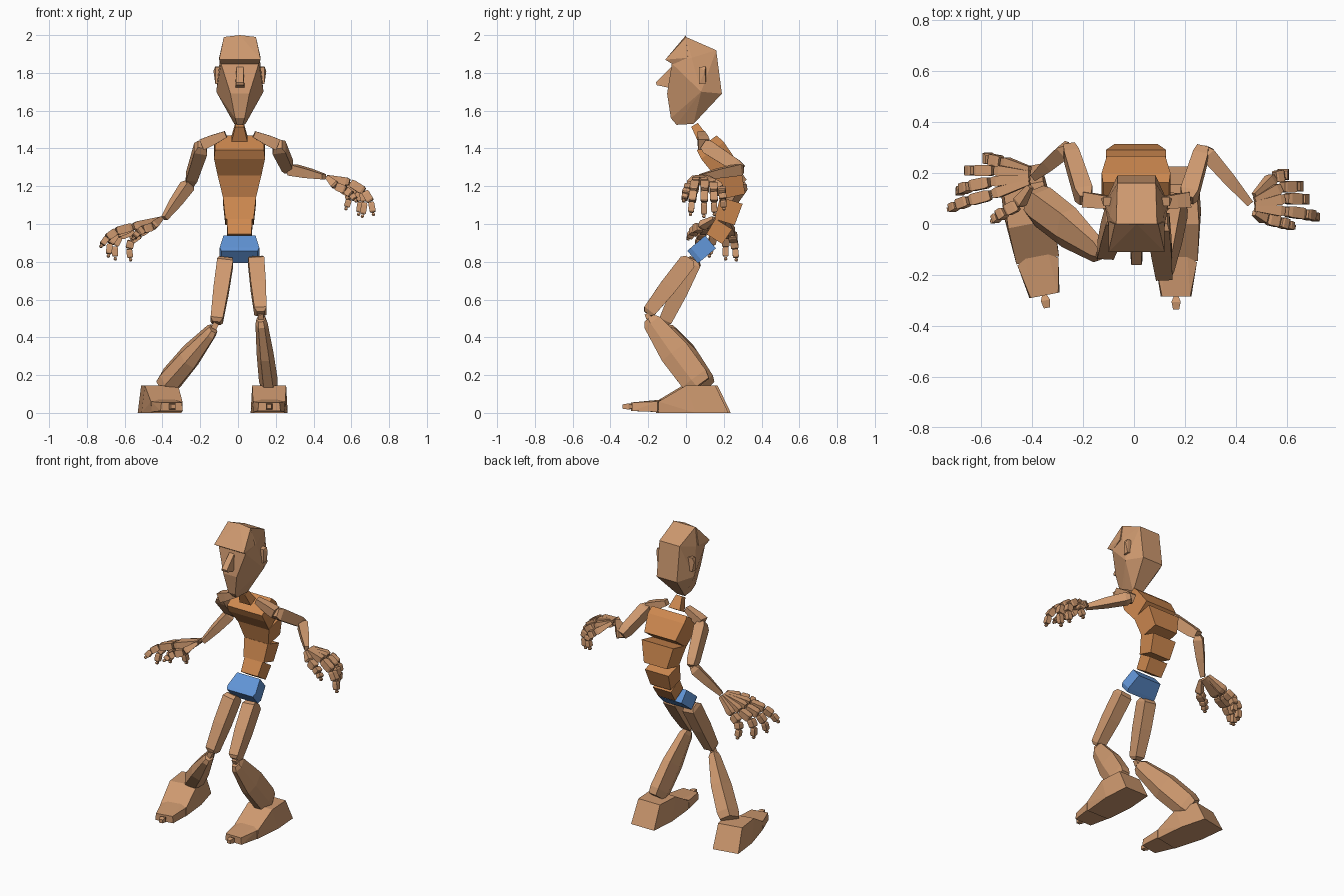
import bpy, bmesh, math
from mathutils import Vector, Matrix

if "Cube" in bpy.data.objects:
    bpy.data.objects.remove(bpy.data.objects["Cube"])


def material(name, color):
    m = bpy.data.materials.new(name)
    m.diffuse_color = (*color, 1)
    m.use_nodes = True
    m.node_tree.nodes["Principled BSDF"].inputs["Base Color"].default_value = m.diffuse_color
    return m


SKIN = material("skin", (0.62, 0.32, 0.16))
SHIRT = material("shirt", (0.62, 0.25, 0.08))
BLUE = material("shorts", (0.12, 0.30, 0.68))


def finish(name, bm, mat):
    bmesh.ops.recalc_face_normals(bm, faces=bm.faces)
    me = bpy.data.meshes.new(name)
    bm.to_mesh(me)
    bm.free()
    me.materials.append(mat)
    ob = bpy.data.objects.new(name, me)
    bpy.context.collection.objects.link(ob)
    return ob


def bone(name, a, b, sections, mat=SKIN, ref=(1, 0, 0), sides=4):
    """Faceted limb from a to b; sections are (t, width, depth)."""
    a, b = Vector(a), Vector(b)
    axis = (b - a).normalized()
    ref = Vector(ref)
    u = (ref - axis * ref.dot(axis)).normalized()
    v = axis.cross(u)
    if sides == 4:
        shape = [(-.5, -.5), (.5, -.5), (.5, .5), (-.5, .5)]
    else:
        shape = [(-.3, -.5), (.3, -.5), (.5, .1), (.25, .5), (-.25, .5), (-.5, .1)]
    bm = bmesh.new()
    rings = [[bm.verts.new(a.lerp(b, t) + u * w * p + v * d * q) for p, q in shape]
             for t, w, d in sections]
    for r, s in zip(rings, rings[1:]):
        for i in range(sides):
            j = (i + 1) % sides
            bm.faces.new((r[i], r[j], s[j], s[i]))
    bm.faces.new(rings[0])
    bm.faces.new(rings[-1])
    return finish(name, bm, mat)


def hull(name, half, origin=(0, 0, 0), yaw=0, mirror=True, mat=SKIN):
    """Convex block from half its corners, mirrored across local x."""
    bm = bmesh.new()
    mtx = Matrix.Translation(origin) @ Matrix.Rotation(yaw, 4, 'Z')
    for x, y, z in half:
        for s in ((1, -1) if mirror else (1,)):
            bm.verts.new(mtx @ Vector((s * x, y, z)))
    res = bmesh.ops.convex_hull(bm, input=bm.verts[:])
    junk = {g for g in res["geom_interior"] + res["geom_unused"]
            if isinstance(g, bmesh.types.BMVert) and g.is_valid}
    bmesh.ops.delete(bm, geom=list(junk), context='VERTS')
    bmesh.ops.dissolve_limit(bm, angle_limit=math.radians(2), verts=bm.verts[:], edges=bm.edges[:])
    return finish(name, bm, mat)


# Torso blocks stacked along the curved spine
CX = 0.008
for name, a, b, s, mat in [
    ("pelvis", (.035, .825), (.13, .905), [(0, .19, .085), (.2, .21, .088), (1, .17, .088)], BLUE),
    ("waist", (.15, .92), (.20, 1.0), [(0, .125, .10), (1, .135, .105)], SHIRT),
    ("belly", (.205, 1.01), (.24, 1.125), [(0, .15, .11), (1, .175, .125)], SHIRT),
    ("ribs", (.25, 1.145), (.22, 1.28), [(0, .17, .13), (1, .235, .145)], SHIRT),
    ("chest", (.21, 1.295), (.11, 1.43), [(0, .23, .14), (.7, .27, .15), (1, .26, .13)], SHIRT),
    ("neck", (.09, 1.45), (.045, 1.525), [(0, .085, .06), (1, .045, .04)], SHIRT),
]:
    bone(name, (CX, *a), (CX, *b), s, mat)

# Head
H = (0.01, 0, 0)
hull("head", [(.08, 0, 1.99), (.075, .16, 1.92), (.105, .03, 1.88), (.125, .08, 1.70),
              (.075, .19, 1.69), (.10, -.075, 1.85), (.05, -.10, 1.69), (.025, -.08, 1.56),
              (.03, .04, 1.53), (.015, -.05, 1.525)], H)
hull("brow", [(.11, -.11, 1.87), (.10, -.07, 1.845), (.11, .01, 1.88), (.085, 0, 1.99),
              (.0, 0, 2.0)], H)
hull("nose", [(.018, -.08, 1.83), (.02, -.16, 1.75), (.022, -.155, 1.735), (.025, -.085, 1.72)], H)
for s in (-1, 1):
    hull("ear", [(s * x, y, z + (.0 if y < .08 else .005)) for x in (.10, .13)
                 for y in (.07, .105) for z in (1.74, 1.83)] + [(s * .14, .10, 1.81)], H, mirror=False)

# Arms: collar, upper arm, forearm
UPPER = [(0, .045, .05), (.12, .07, .075), (.85, .06, .065), (1, .045, .05)]
FORE = [(0, .035, .035), (.1, .06, .06), (.55, .05, .05), (1, .028, .028)]
ARMS = {
    "right": ((-.065, .08, 1.475), (-.19, .095, 1.42), (-.255, .30, 1.22), (-.39, .185, 1.03)),
    "left": ((.085, .08, 1.475), (.21, .095, 1.42), (.27, .295, 1.29), (.455, .08, 1.25)),
}
for side, (collar, shoulder, elbow, wrist) in ARMS.items():
    bone(side + "_collar", collar, shoulder, [(0, .04, .035), (.6, .055, .055), (1, .06, .06)], ref=(0, 1, 0))
    bone(side + "_upper_arm", shoulder, elbow, UPPER)
    bone(side + "_forearm", elbow, wrist, FORE, ref=(0, 0, 1))

# Hands: (knuckle, tip, arch) per finger, thumb first
HANDS = {
    "right": [((-.455, .075, .985), (-.55, .015, .93), .01),
              ((-.56, .115, .985), (-.72, .06, .89), .02),
              ((-.565, .165, .98), (-.685, .125, .84), .03),
              ((-.55, .21, .965), (-.65, .21, .825), .035),
              ((-.52, .245, .945), (-.57, .265, .82), .025)],
    "left": [((.52, .02, 1.20), (.62, -.01, 1.13), .01),
             ((.595, .05, 1.22), (.715, .025, 1.06), .025),
             ((.595, .10, 1.22), (.66, .095, 1.05), .035),
             ((.58, .145, 1.21), (.64, .15, 1.06), .03),
             ((.55, .185, 1.185), (.575, .20, 1.09), .025)],
}
PART = ("palm_bone", "finger_base", "finger_middle", "finger_end")
for side, digits in HANDS.items():
    s = -1 if side == "right" else 1
    wrist = Vector(ARMS[side][3])
    for i, (knuckle, tip, arch) in enumerate(digits):
        k, t = Vector(knuckle), Vector(tip)
        start = wrist + Vector((s * .015, (i - 2.2) * .016, 0))
        lift = Vector((s, 0, .8)) * arch
        path = [start, k, k.lerp(t, .42) + lift, k.lerp(t, .74) + lift * .8, t]
        for n in range(4):
            w = (.042, .044, .040, .032)[n]
            a, b = path[n], path[n + 1]
            first = .026 if n == 0 else w
            bone(f"{side}_{PART[n]}_{i}", a.lerp(b, .03), a.lerp(b, .96),
                 [(0, first * .8, first * .8), (.2, first, first), (.85, w, w), (1, w * .75, w * .75)],
                 ref=(0, 1, 0))
        d = (t - path[3]).normalized()
        bone(f"{side}_fingertip_{i}", t, t + d * .018, [(0, .012, .012), (.6, .018, .018), (1, .009, .009)],
             ref=(0, 1, 0))

# Legs: thigh, kneecap stub, shin
LEGS = {
    "right": ((-.065, .045, .815), (-.115, -.115, .475), (-.13, -.115, .445), (-.385, .085, .145), .13),
    "left": ((.095, .02, .815), (.12, -.205, .525), (.122, -.195, .50), (.165, .07, .145), .10),
}
for side, (hip, knee, top, ankle, w) in LEGS.items():
    bone(side + "_thigh", hip, knee,
         [(0, .07, .05), (.06, .085, .09), (.5, .08, .09), (.95, .065, .07), (1, .04, .04)])
    bone(side + "_knee", knee, top, [(0, .03, .03), (1, .03, .03)])
    bone(side + "_shin", top, ankle,
         [(0, .05, .06), (.06, .065, .10), (.5, w * .9, .16), (.9, w, .155), (1, w * .9, .13)], sides=6)

# Feet: sole block, toe block, toe tip
for side, x, yaw in (("right", -.405, .19), ("left", .165, 0)):
    o = (x, 0, 0)
    hull(side + "_foot", [(.085, .225, 0), (.08, .155, .145), (.09, 0, .145), (.098, .05, 0),
                          (.085, -.145, .06), (.08, -.145, 0)], o, yaw)
    hull(side + "_toes", [(.082, -.15, .005), (.082, -.15, .06), (.045, -.13, .07), (.06, -.285, .01),
                          (.055, -.285, .055)], o, yaw)
    hull(side + "_toe_tip", [(.01, -.285, .025), (.01, -.285, .042), (.018, -.305, .018), (.018, -.305, .05),
                             (.012, -.335, .022), (.012, -.335, .045)], o, yaw)
